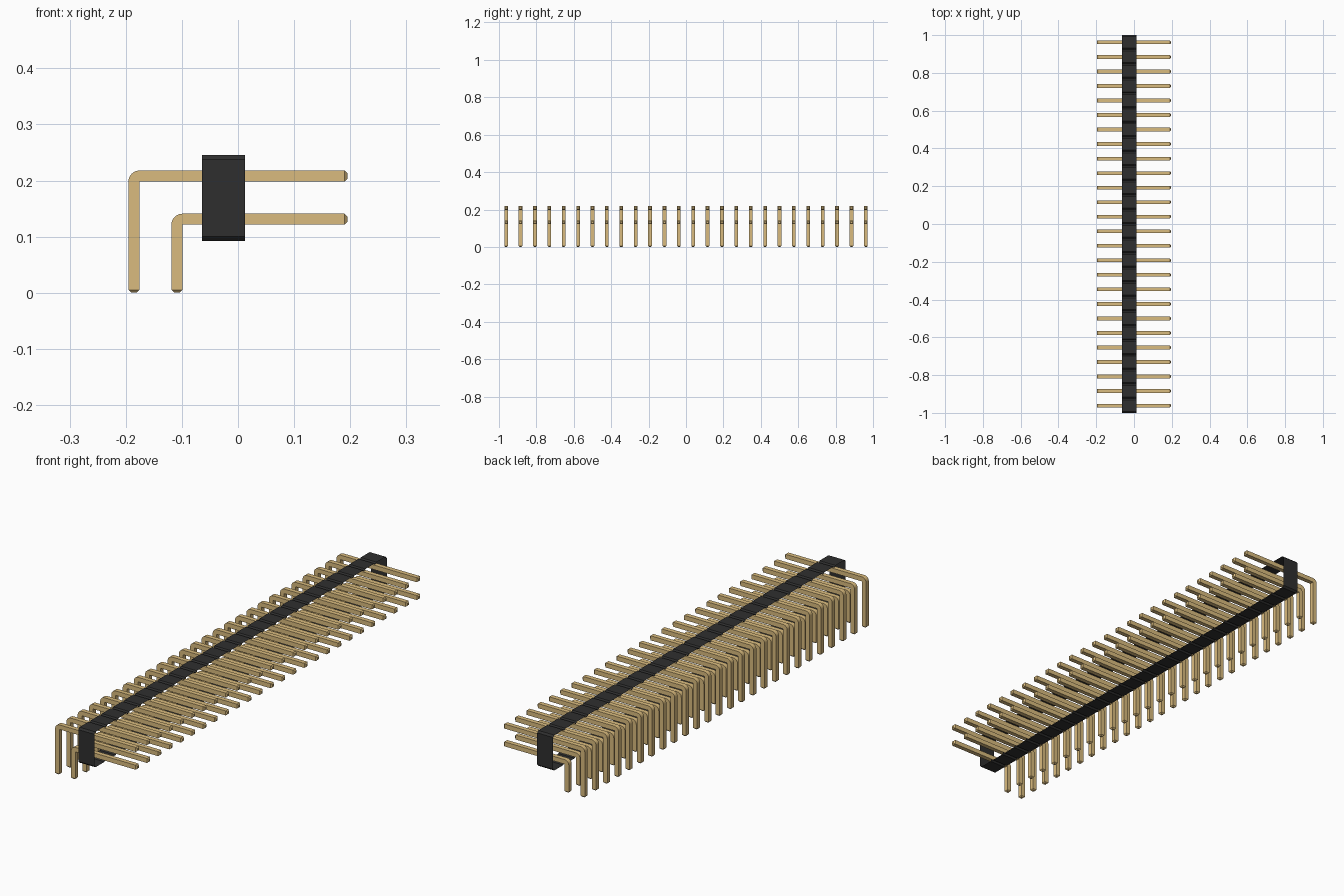
import bpy, bmesh, math

cube = bpy.data.objects.get("Cube")
if cube:
    bpy.data.objects.remove(cube, do_unlink=True)

COUNT = 26
PITCH = 2.0 / COUNT
W = 0.0196          # pin thickness
TIP = 0.0052        # pin tip chamfer
X0, X1 = -0.0643, 0.0123    # housing sides
Z0, Z1 = 0.0925, 0.2455     # housing bottom and top
NOTCH = 0.0077


def material(name, rgb):
    m = bpy.data.materials.new(name)
    m.use_nodes = True
    m.diffuse_color = (*rgb, 1)
    m.node_tree.nodes["Principled BSDF"].inputs["Base Color"].default_value = (*rgb, 1)
    return m


black = material("black plastic", (0.028, 0.028, 0.028))
gold = material("gold metal", (0.70, 0.50, 0.21))


def make_object(name, bm, mat):
    mesh = bpy.data.meshes.new(name)
    bm.to_mesh(mesh)
    bm.free()
    mesh.materials.append(mat)
    ob = bpy.data.objects.new(name, mesh)
    bpy.context.collection.objects.link(ob)
    return ob


def housing():
    """Notched band around the pins, open on both long sides."""
    top, bottom = [], []
    for i in range(COUNT):
        y = -1 + i * PITCH
        for dy, dz in ((0, NOTCH), (NOTCH, 0), (PITCH - NOTCH, 0)):
            top.append((y + dy, Z1 - dz))
            bottom.append((y + dy, Z0 + dz))
    top.append((1, Z1 - NOTCH))
    bottom.append((1, Z0 + NOTCH))
    loop = bottom + top[::-1]
    bm = bmesh.new()
    left = [bm.verts.new((X1, y, z)) for y, z in loop]
    right = [bm.verts.new((X0, y, z)) for y, z in loop]
    n = len(loop)
    for i in range(n):
        j = (i + 1) % n
        bm.faces.new((left[i], right[i], right[j], left[j]))
    return make_object("housing", bm, black)


def pin_row(name, xc, zc, x_end):
    """One bent square pin, swept as rings of four points, repeated along y."""
    h = W / 2
    xi, zi = xc + h, zc - h            # inside corner of the bend
    rings = []                         # (outer point, inner point, half depth)
    rings.append(((xc - h + TIP, 0), (xi - TIP, 0), h - TIP))
    rings.append(((xc - h, TIP), (xi, TIP), h))
    for k in range(7):
        a = math.radians(15 * k)
        rings.append(((xi - W * math.cos(a), zi + W * math.sin(a)), (xi, zi), h))
    rings.append(((x_end - TIP, zc + h), (x_end - TIP, zi), h))
    rings.append(((x_end, zc + h - TIP), (x_end, zi + TIP), h - TIP))

    bm = bmesh.new()
    y0 = -1 + PITCH / 2
    loops = []
    for (ox, oz), (ix, iz), d in rings:
        loops.append([bm.verts.new(p) for p in (
            (ox, y0 - d, oz), (ox, y0 + d, oz), (ix, y0 + d, iz), (ix, y0 - d, iz))])
    for a, b in zip(loops, loops[1:]):
        for i in range(4):
            j = (i + 1) % 4
            bm.faces.new((a[i], a[j], b[j], b[i]))
    bm.faces.new(loops[0])
    bm.faces.new(loops[-1])
    # Collapse the inside of the bend to a sharp corner
    bmesh.ops.remove_doubles(bm, verts=bm.verts, dist=1e-5)
    bmesh.ops.recalc_face_normals(bm, faces=bm.faces)
    ob = make_object(name, bm, gold)

    arr = ob.modifiers.new("repeat", 'ARRAY')
    arr.count = COUNT
    arr.use_relative_offset = False
    arr.use_constant_offset = True
    arr.constant_offset_displace = (0, PITCH, 0)

    bpy.ops.object.select_all(action='DESELECT')
    ob.select_set(True)
    bpy.context.view_layer.objects.active = ob
    bpy.ops.object.shade_smooth_by_angle(angle=math.radians(25))
    return ob


housing()
pin_row("upper_pins", -0.1855, 0.2080, 0.1953)
pin_row("lower_pins", -0.1090, 0.1310, 0.1953)
